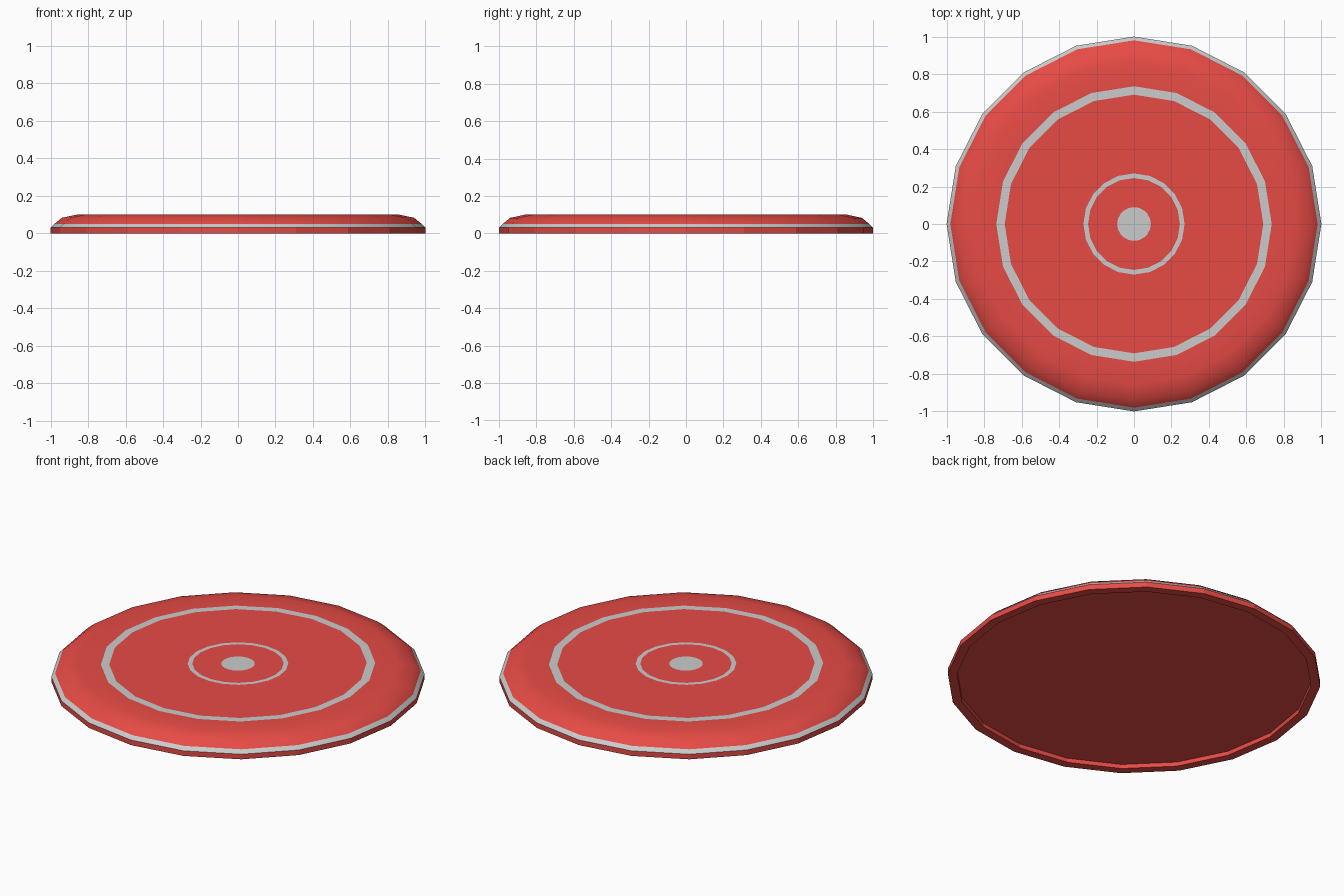
import bpy
import bmesh
import math

if "Cube" in bpy.data.objects:
    bpy.data.objects.remove(bpy.data.objects["Cube"])

SIDES = 20


def material(name, rgb):
    mat = bpy.data.materials.new(name)
    mat.diffuse_color = (*rgb, 1)
    mat.use_nodes = True
    mat.node_tree.nodes["Principled BSDF"].inputs["Base Color"].default_value = mat.diffuse_color
    return mat


red = material("red_plastic", (0.8, 0.07, 0.06))
grey = material("grey_stripe", (0.63, 0.63, 0.63))

# Profile from the top centre outward, round the rim, to the underside centre.
# Each entry: radius, height, material of the band leading to the next entry.
RED, GREY = 0, 1
profile = [
    (0.09, 0.10, RED),
    (0.245, 0.10, GREY),
    (0.27, 0.10, RED),
    (0.69, 0.10, GREY),
    (0.735, 0.10, RED),
    (0.86, 0.10, RED),
    (0.94, 0.083, RED),
    (0.98, 0.05, GREY),
    (1.00, 0.03, RED),
    (1.00, 0.00, RED),
    (0.95, 0.00, RED),
    (0.95, 0.025, RED),
]

bm = bmesh.new()


def ring(radius, z):
    step = math.tau / SIDES
    return [bm.verts.new((radius * math.cos(i * step), radius * math.sin(i * step), z))
            for i in range(SIDES)]


rings = [ring(r, z) for r, z, _ in profile]

# Bands between neighbouring rings
flat_faces = []
for k in range(len(rings) - 1):
    a, b = rings[k], rings[k + 1]
    for i in range(SIDES):
        j = (i + 1) % SIDES
        face = bm.faces.new((a[i], b[i], b[j], a[j]))
        face.material_index = profile[k][2]
        if profile[k][0] == profile[k + 1][0]:
            flat_faces.append(face)

# Grey centre spot and recessed underside
bm.faces.new(rings[0]).material_index = GREY
bm.faces.new(list(reversed(rings[-1]))).material_index = RED
bm.normal_update()
bm.faces.index_update()
flat_ids = [f.index for f in flat_faces]

mesh = bpy.data.meshes.new("flying_disc")
bm.to_mesh(mesh)
bm.free()
mesh.materials.append(red)
mesh.materials.append(grey)
disc = bpy.data.objects.new("flying_disc", mesh)
bpy.context.collection.objects.link(disc)

# Smooth dome, faceted rim walls
bpy.context.view_layer.objects.active = disc
disc.select_set(True)
bpy.ops.object.shade_smooth_by_angle(angle=math.radians(35))
for i in flat_ids:
    mesh.polygons[i].use_smooth = False
